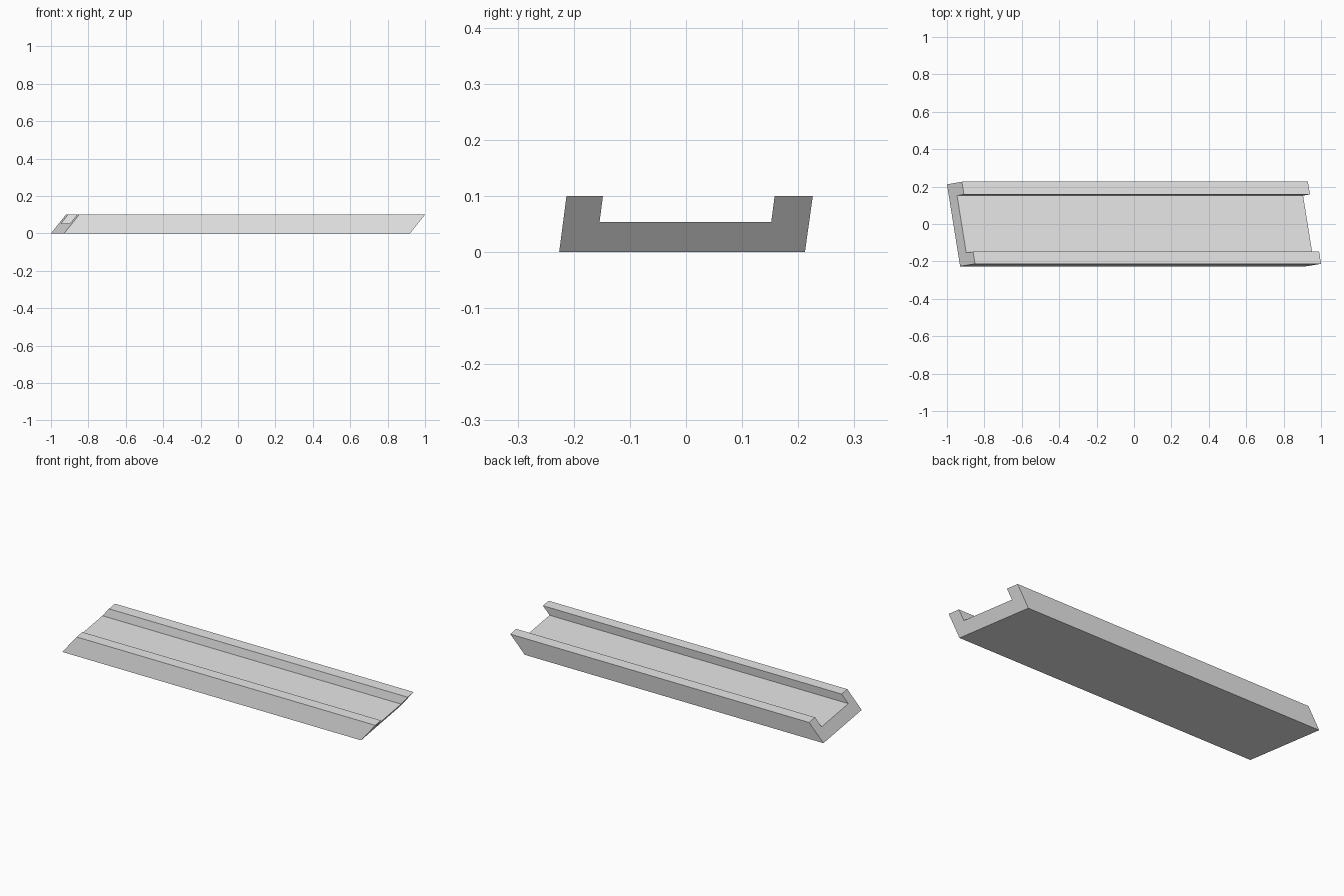
import bpy
import bmesh

cube = bpy.data.objects.get("Cube")
if cube:
    bpy.data.objects.remove(cube, do_unlink=True)

# Plain grey material
GREY = (0.8, 0.8, 0.8, 1.0)
mat = bpy.data.materials.new("light grey")
mat.use_nodes = True
mat.diffuse_color = GREY
mat.node_tree.nodes["Principled BSDF"].inputs["Base Color"].default_value = GREY

# Leaning U-shaped cross-section (y, z), running round from the lower front corner
PROFILE = [(-0.226, 0), (0.212, 0), (0.226, 0.1), (0.158, 0.1),
           (0.152, 0.054), (-0.154, 0.054), (-0.148, 0.1), (-0.213, 0.1)]


# Both ends are cut on the same slanted plane
def end_x(base, y, z):
    return base - 0.16 * y + 0.82 * z


# Sweep the section along x between the two slanted cuts
bm = bmesh.new()
section = bm.faces.new([bm.verts.new((end_x(-0.966, y, z), y, z)) for y, z in PROFILE])
swept = bmesh.ops.extrude_face_region(bm, geom=[section], use_keep_orig=True)
far_verts = [g for g in swept["geom"] if isinstance(g, bmesh.types.BMVert)]
bmesh.ops.translate(bm, verts=far_verts, vec=(1.85, 0, 0))
bmesh.ops.recalc_face_normals(bm, faces=bm.faces)

mesh = bpy.data.meshes.new("channel_beam")
bm.to_mesh(mesh)
bm.free()
mesh.materials.append(mat)
beam = bpy.data.objects.new("channel_beam", mesh)
bpy.context.collection.objects.link(beam)
